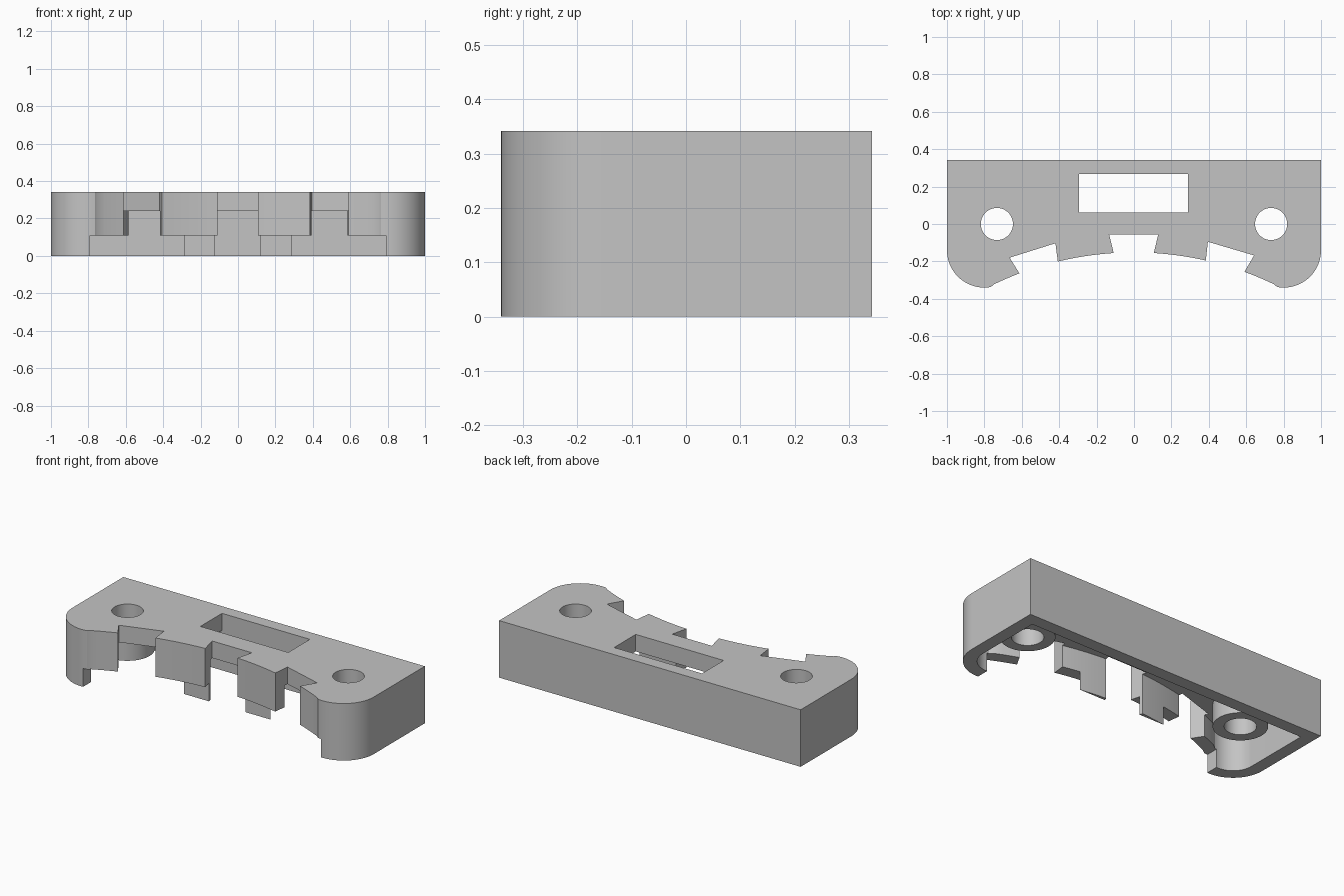
import bpy, bmesh
from math import sin, cos, radians, sqrt

cube = bpy.data.objects.get("Cube")
if cube:
    bpy.data.objects.remove(cube, do_unlink=True)

HEIGHT, BACK, WALL = 0.342, 0.342, 0.075
PLATE_Z, SKIRT_Z = 0.24, 0.11     # underside of plate, bottom of front teeth and bosses
ARC_R, ARC_Y = 1.73, -0.152       # shallow curve of the front edge

grey = bpy.data.materials.new("light grey")
grey.use_nodes = True
colour = (0.55, 0.55, 0.55, 1)
grey.diffuse_color = colour
grey.node_tree.nodes["Principled BSDF"].inputs["Base Color"].default_value = colour


def prism(name, points, z0, z1):
    """Extrude a plan outline from z0 to z1."""
    bm = bmesh.new()
    face = bm.faces.new([bm.verts.new((x, y, z0)) for x, y in points])
    out = bmesh.ops.extrude_face_region(bm, geom=[face])
    top = [v for v in out["geom"] if isinstance(v, bmesh.types.BMVert)]
    bmesh.ops.translate(bm, verts=top, vec=(0, 0, z1 - z0))
    bmesh.ops.recalc_face_normals(bm, faces=bm.faces)
    mesh = bpy.data.meshes.new(name)
    bm.to_mesh(mesh)
    bm.free()
    mesh.materials.append(grey)
    obj = bpy.data.objects.new(name, mesh)
    bpy.context.collection.objects.link(obj)
    return obj


def box(name, x0, x1, y0, y1, z0, z1):
    return prism(name, [(x0, y0), (x1, y0), (x1, y1), (x0, y1)], z0, z1)


def disc(x, y, r, n=48):
    return [(x + r * cos(radians(360 * i / n)), y + r * sin(radians(360 * i / n)))
            for i in range(n)]


def plan(inset):
    """Housing outline moved inward: square back, round front corners, curved front."""
    radius = 0.2 - inset
    side = [(1 - inset, BACK - inset)]
    side += [(0.8 + radius * cos(radians(a)), -0.14 - radius * sin(radians(a)))
             for a in range(0, 101, 5)]
    r, steps = ARC_R + inset, 40
    xs = [0.75 - 1.5 * i / steps for i in range(steps + 1)]
    front = [(x, ARC_Y - ARC_R + sqrt(r * r - x * x)) for x in xs]
    return side + front + [(-x, y) for x, y in reversed(side)]


def combine(body, tool, operation):
    mod = body.modifiers.new(operation, "BOOLEAN")
    mod.operation, mod.solver, mod.object = operation, "EXACT", tool
    bpy.context.view_layer.objects.active = body
    bpy.ops.object.modifier_apply(modifier=mod.name)
    bpy.data.objects.remove(tool, do_unlink=True)


# Hollow housing, open underneath
housing = prism("bracket_housing", plan(0), 0, HEIGHT)
combine(housing, prism("cavity", plan(WALL), -0.1, PLATE_Z), "DIFFERENCE")

# Raised lower edge of the front wall
combine(housing, box("front_cut", -0.79, 0.79, -0.6, -0.1, -0.1, SKIRT_Z), "DIFFERENCE")

# Screw bosses with through holes
for side in (-1, 1):
    combine(housing, prism("boss", disc(side * 0.733, 0, 0.147), SKIRT_Z, 0.29), "UNION")
    combine(housing, prism("screw_hole", disc(side * 0.733, 0, 0.086), -0.1, 0.5), "DIFFERENCE")

# Rectangular window in the plate, flush with the inside of the back wall
combine(housing, box("window", -0.293, 0.29, 0.062, BACK - WALL, 0.2, 0.5), "DIFFERENCE")

# Flared notches: front left, inner left, inner right, front right
notches = [
    [(-0.61, -0.268), (-0.665, -0.18), (-0.42, -0.103), (-0.407, -0.203)],
    [(-0.108, -0.158), (-0.133, -0.055), (0.13, -0.055), (0.105, -0.158)],
    [(0.383, -0.203), (0.395, -0.095), (0.642, -0.168), (0.587, -0.262)],
]
for a, b, c, d in notches:
    # carry both flared sides on past the front edge
    a2 = (a[0] + 0.3 * (a[0] - b[0]), a[1] + 0.3 * (a[1] - b[1]))
    d2 = (d[0] + 0.3 * (d[0] - c[0]), d[1] + 0.3 * (d[1] - c[1]))
    combine(housing, prism("notch", [a2, b, c, d2], -0.1, 0.5), "DIFFERENCE")

# Smooth curved walls, crisp edges
bpy.ops.object.select_all(action="DESELECT")
housing.select_set(True)
bpy.context.view_layer.objects.active = housing
bpy.ops.object.shade_smooth_by_angle(angle=radians(25))
